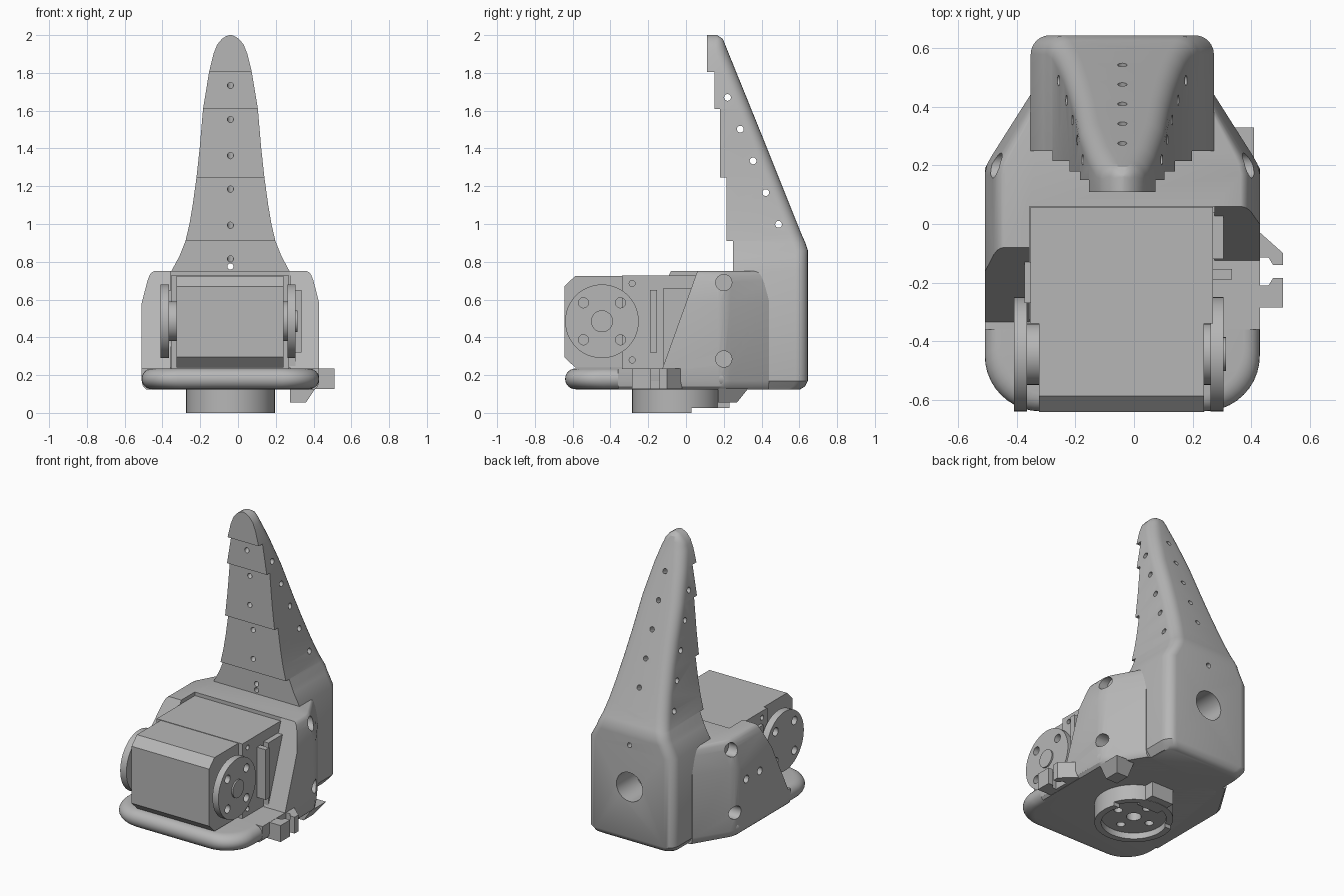
import bpy, bmesh, math
from mathutils import Vector

if "Cube" in bpy.data.objects:
    bpy.data.objects.remove(bpy.data.objects["Cube"], do_unlink=True)

grey = bpy.data.materials.new("plain_grey")
grey.use_nodes = True
grey.diffuse_color = (0.47, 0.47, 0.47, 1)
grey.node_tree.nodes["Principled BSDF"].inputs["Base Color"].default_value = (0.47, 0.47, 0.47, 1)

CX = -0.04  # centre line of the symmetric body


def finish(name, bm):
    bmesh.ops.recalc_face_normals(bm, faces=bm.faces)
    mesh = bpy.data.meshes.new(name)
    bm.to_mesh(mesh)
    bm.free()
    ob = bpy.data.objects.new(name, mesh)
    mesh.materials.append(grey)
    bpy.context.collection.objects.link(ob)
    return ob


def loft(name, rings):
    bm = bmesh.new()
    loops = [[bm.verts.new(p) for p in ring] for ring in rings]
    n = len(loops[0])
    for a, b in zip(loops, loops[1:]):
        for i in range(n):
            j = (i + 1) % n
            bm.faces.new((a[i], a[j], b[j], b[i]))
    bm.faces.new(loops[0])
    bm.faces.new(loops[-1])
    return finish(name, bm)


def prism_x(name, pts, x0, x1):
    return loft(name, [[(x, y, z) for y, z in pts] for x in (x0, x1)])


def prism_z(name, pts, z0, z1):
    return loft(name, [[(x, y, z) for x, y in pts] for z in (z0, z1)])


def box(name, x0, x1, y0, y1, z0, z1):
    return prism_z(name, [(x0, y0), (x1, y0), (x1, y1), (x0, y1)], z0, z1)


def rod(name, p, q, r, sides=32):
    p, q = Vector(p), Vector(q)
    turn = (q - p).to_track_quat('Z', 'Y')
    circle = [turn @ Vector((r * math.cos(a), r * math.sin(a), 0))
              for a in (math.tau * i / sides for i in range(sides))]
    return loft(name, [[c + e for c in circle] for e in (p, q)])


def cut(ob, *cutters):
    for c in cutters:
        c.hide_render = True
        mod = ob.modifiers.new("cut", 'BOOLEAN')
        mod.operation = 'DIFFERENCE'
        mod.solver = 'EXACT'
        mod.object = c
        bpy.context.view_layer.objects.active = ob
        bpy.ops.object.modifier_apply(modifier=mod.name)
        bpy.data.objects.remove(c, do_unlink=True)


def interp(table, z):
    for (z0, v0), (z1, v1) in zip(table, table[1:]):
        if z0 <= z <= z1:
            return v0 + (v1 - v0) * (z - z0) / (z1 - z0)
    return table[-1][1]


# Tall stepped finger with its rear block
WIDTH = [(0.125, 0.28), (0.17, 0.313), (0.75, 0.313), (0.83, 0.27), (0.91, 0.238), (1.0, 0.217),
         (1.1, 0.2), (1.245, 0.18), (1.4, 0.163), (1.61, 0.145), (1.805, 0.113), (1.9, 0.09),
         (1.95, 0.07), (1.98, 0.045), (1.993, 0.025), (2.0, 0.006)]
BACK = [(0.125, 0.605), (0.14, 0.63), (0.17, 0.645), (0.86, 0.645), (0.9, 0.632), (0.95, 0.61),
        (1.4, 0.43), (1.93, 0.215), (1.98, 0.195), (2.0, 0.165)]
STEPS = [(0.91, 0.25), (1.245, 0.215), (1.61, 0.18), (1.805, 0.15), (2.0, 0.11)]


def finger_ring(z, front):
    w, back = interp(WIDTH, z), interp(BACK, z)
    r = min(0.065, w * 0.75, (back - front) * 0.6)
    arc = [(w - r + r * math.cos(a), back - r + r * math.sin(a))
           for a in (math.pi / 2 * i / 6 for i in range(7))]
    half = [(w, front)] + arc
    return [(CX + x, y, z) for x, y in half] + [(CX - x, y, z) for x, y in reversed(half)]


levels = sorted({z for z, _ in WIDTH + BACK})
rings, low = [], 0.125
for top, front in STEPS:
    rings += [finger_ring(z, front) for z in levels if low <= z <= top]
    low = top
finger = loft("finger", rings)

# Cross holes, sloping holes and the big rear socket
for i in range(5):
    y, z = 0.22 + 0.0675 * i, 1.67 - 0.168 * i
    cut(finger, rod("hole", (-1, y, z), (1, y, z), 0.018, 16))
for i in range(6):
    y, z = 0.61 - 0.067 * i, 0.95 + 0.166 * i
    cut(finger, rod("hole", (CX, y + 0.2, z + 0.075), (CX, y - 0.6, z - 0.225), 0.016, 16))
cut(finger, rod("hole", (CX, 0, 0.775), (CX, 1, 0.775), 0.016, 16),
    rod("socket", (CX, 0.4, 0.5), (CX, 1, 0.5), 0.095))

# Housing with sloped cheeks either side of the motor slot
plan = [(-0.47, -0.36), (0.47, -0.36), (0.47, 0.17), (0.462, 0.205), (0.445, 0.235),
        (0.315, 0.44), (-0.315, 0.44), (-0.445, 0.235), (-0.462, 0.205), (-0.47, 0.17)]
shape = [(0.125, 0.95), (0.14, 0.985), (0.17, 1), (0.58, 1), (0.7, 0.935), (0.73, 0.91),
         (0.745, 0.885), (0.75, 0.86)]
housing = loft("housing", [[(CX + x * s, y, z) for x, y in plan] for z, s in shape])


def slope(y0, y1, x0, x1):
    return prism_x("slope", [(-1, 0.235), (y0, 0.235), (y1, 0.75), (y1, 1), (-1, 1)], x0, x1)


cut(housing, slope(-0.125, 0.06, CX, 1), slope(-0.335, -0.08, -1, CX),
    box("slot", -0.357, 0.275, -1, 0.06, 0.235, 1))
for z in (0.285, 0.69):
    for x in (-0.51, 0.43):
        cut(housing, rod("hole", (x - 0.09, 0.2, z), (x + 0.09, 0.2, z), 0.043, 24))
for y in (0.1, -0.04):
    cut(housing, rod("hole", (-0.6, y, 0.47), (-0.44, y, 0.47), 0.025, 16))

# Floor plate with a half-round rim
R = 0.19
corner = [(R * math.cos(a), R * math.sin(a)) for a in (math.pi / 2 * i / 10 for i in range(11))]
right = [(0.315, 0.44), (0.47, 0.19)] + [(0.47 - R + x, -0.64 + R - y) for x, y in corner]
outline = right + [(-x, y) for x, y in reversed(right)]
rim = []
for i in range(13):
    a = math.pi * i / 12
    inset = 0.055 * (1 - math.sin(a))
    rim.append([(CX + x * (1 - inset / 0.47), -0.1 + (y + 0.1) * (1 - inset / 0.54),
                 0.18 - 0.055 * math.cos(a)) for x, y in outline])
floor_plate = loft("floor_plate", rim)

# Cable clip on the left edge and tab below
prism_z("cable_clip", [(0.3, -0.285), (0.51, -0.285), (0.51, -0.185), (0.475, -0.185),
                       (0.46, -0.21), (0.43, -0.21), (0.43, -0.115), (0.46, -0.115),
                       (0.475, -0.14), (0.51, -0.14), (0.51, -0.1), (0.42, -0.02), (0.3, -0.02)],
        0.126, 0.234)
loft("lower_tab", [[(0.275, 0.17, z), (x, 0.17, z), (x, y, z), (0.275, y, z)]
                   for z, x, y in ((0.055, 0.36, 0.27), (0.13, 0.41, 0.33))])

# Round mounting foot with recess and screw holes
foot = rod("mounting_foot", (CX, -0.05, 0), (CX, -0.05, 0.14), 0.235, 48)
cut(foot, rod("recess", (CX, -0.05, -0.1), (CX, -0.05, 0.04), 0.195, 40),
    box("step", -1, 1, 0.03, 1, -0.1, 0.025))
for dx, dy, r in ((0, 0, 0.045), (0.12, 0, 0.026), (-0.12, 0, 0.026), (0, 0.12, 0.026), (0, -0.12, 0.026)):
    cut(foot, rod("hole", (CX + dx, dy - 0.05, -0.1), (CX + dx, dy - 0.05, 0.1), r, 20))
box("foot_tab", -0.11, 0.05, 0.09, 0.23, 0.027, 0.14)

# Motor body
motor_front = prism_x("motor_front", [(-0.643, 0.295), (-0.587, 0.24), (-0.32, 0.24),
                                      (-0.32, 0.725), (-0.587, 0.725), (-0.643, 0.67)], -0.325, 0.24)
motor_rear = box("motor_rear", -0.354, 0.27, -0.34, 0.058, 0.236, 0.728)
for z in (0.28, 0.685):
    cut(motor_rear, rod("hole", (-0.4, -0.285, z), (-0.32, -0.285, z), 0.016, 16),
        rod("hole", (0.24, -0.285, z), (0.3, -0.285, z), 0.016, 16))
box("motor_rib", 0.26, 0.335, -0.19, -0.153, 0.32, 0.65)
box("motor_left_cover", 0.26, 0.305, -0.12, 0.04, 0.24, 0.66)
box("motor_right_cover", -0.375, -0.34, -0.27, -0.13, 0.24, 0.65)

# Drive discs on both sides of the motor
Y, Z = -0.445, 0.485
for side, inner, x0, x1 in (("left", 0.23, 0.262, 0.305), ("right", -0.315, -0.365, -0.41)):
    disc = rod(side + "_drive_disc", (x0, Y, Z), (x1, Y, Z), 0.195, 48)
    for dy in (-0.098, 0.098):
        for dz in (-0.098, 0.098):
            cut(disc, rod("hole", (-1, Y + dy, Z + dz), (1, Y + dy, Z + dz), 0.027, 20))
    rod(side + "_drive_hub", (inner, Y, Z), (x0, Y, Z), 0.105)
rod("left_drive_boss", (0.3, Y, Z), (0.315, Y, Z), 0.058)

# Smooth rounded surfaces, keep hard edges
for ob in bpy.context.scene.objects:
    ob.select_set(ob.type == 'MESH')
bpy.context.view_layer.objects.active = finger
bpy.ops.object.shade_smooth_by_angle(angle=math.radians(32))
